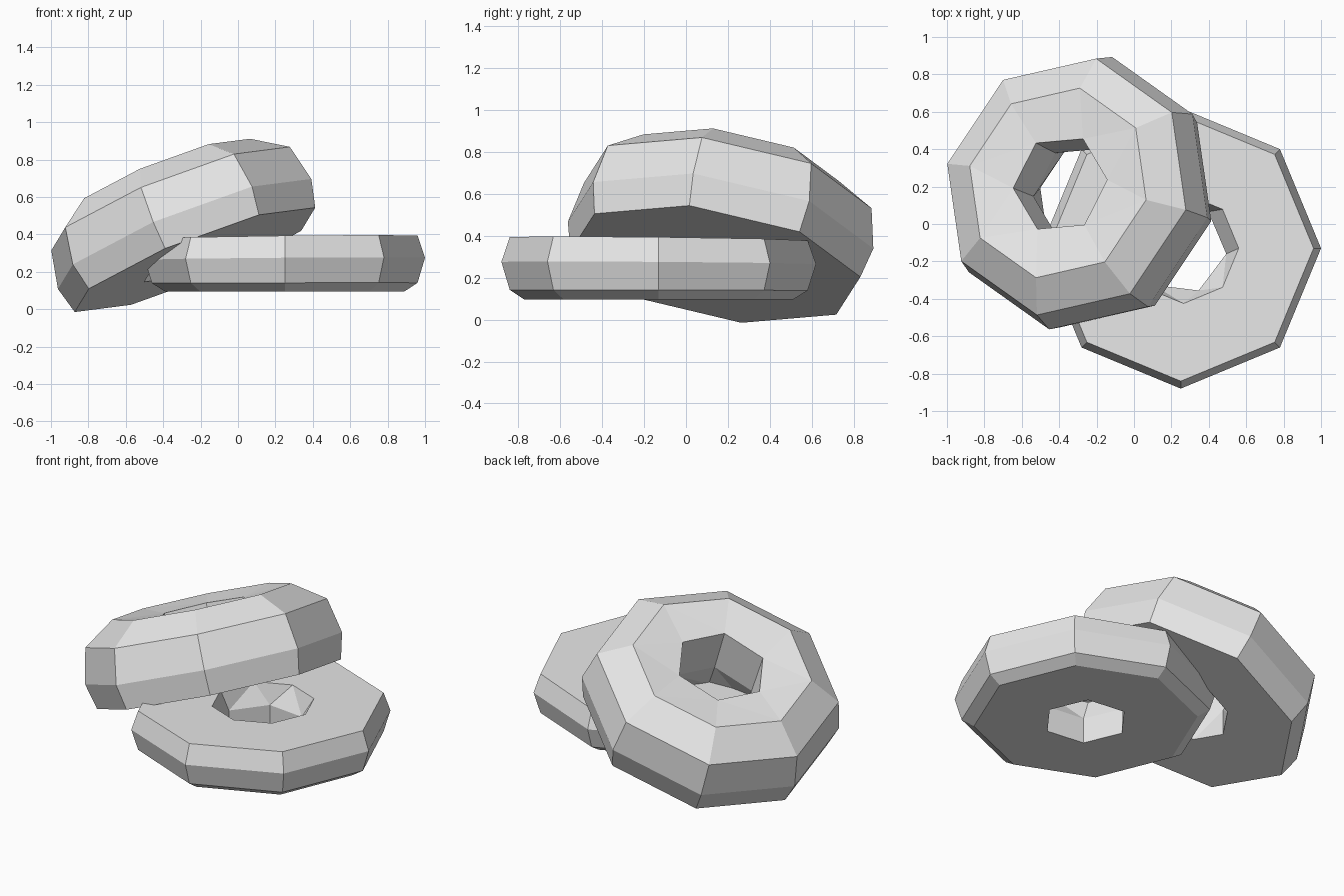
import bpy
import bmesh
from math import cos, sin, radians
from mathutils import Vector, Matrix

cube = bpy.data.objects.get("Cube")
if cube:
    bpy.data.objects.remove(cube, do_unlink=True)

# One plain grey for both rings
GREY = (0.8, 0.8, 0.8, 1.0)
grey = bpy.data.materials.new("plain_grey")
grey.use_nodes = True
grey.diffuse_color = GREY
grey.node_tree.nodes["Principled BSDF"].inputs["Base Color"].default_value = GREY


def bridge(bm, a, b):
    """Join two closed loops; equal counts give quads, others triangles."""
    n, m = len(a), len(b)
    if n == m:
        for i in range(n):
            k = (i + 1) % n
            bm.faces.new((a[i], a[k], b[k], b[i]))
        return
    i = j = 0
    while i < n or j < m:
        if j >= m or (i < n and (i + 1) / n <= (j + 1) / m):
            bm.faces.new((a[i % n], a[(i + 1) % n], b[j % m]))
            i += 1
        else:
            bm.faces.new((a[i % n], b[(j + 1) % m], b[j % m]))
            j += 1


def make_ring(name, loops, matrix, lean=0.0):
    """Faceted ring from loops of (radius, height, sides, phase, x shift)."""
    bm = bmesh.new()
    rings = []
    for radius, height, sides, phase, shift in loops:
        ring = []
        for k in range(sides):
            t = radians(phase + 360 * k / sides)
            x, y = radius * cos(t) + shift, radius * sin(t)
            ring.append(bm.verts.new((x, y, height * (1 + lean * (x - y)))))
        rings.append(ring)
    for k, ring in enumerate(rings):
        bridge(bm, ring, rings[(k + 1) % len(rings)])
    bmesh.ops.recalc_face_normals(bm, faces=bm.faces)
    mesh = bpy.data.meshes.new(name)
    bm.to_mesh(mesh)
    bm.free()
    mesh.materials.append(grey)
    obj = bpy.data.objects.new(name, mesh)
    obj.matrix_world = matrix
    bpy.context.collection.objects.link(obj)
    return obj


# Lower ring, lying flat: outer wall, underside, six-sided hole, top rim
make_ring("lower_ring", [
    (0.71, 0.29, 8, 0, 0),
    (0.75, 0.175, 8, 0, 0),
    (0.71, 0.045, 8, 0, 0),
    (0.64, 0.0, 8, 0, 0),
    (0.245, 0.0, 6, -7, 0),
    (0.245, 0.16, 6, -7, 0),
    (0.295, 0.29, 8, 0, 0.015),
], Matrix.Translation((0.25, -0.13, 0.095)), lean=0.04)

# Upper ring, thicker and leaning on the lower one
axis = Vector((-0.366, 0.165, 0.916)).normalized()
across = Vector((0.903, -0.174, 0.393))
across = (across - axis * across.dot(axis)).normalized()
tilt = Matrix((across, axis.cross(across), axis)).transposed().to_4x4()
make_ring("upper_ring", [
    (0.712, 0.0, 8, 0, 0),
    (0.75, 0.151, 8, 0, 0),
    (0.706, 0.357, 8, 0, 0),
    (0.522, 0.483, 8, 0, 0),
    (0.27, 0.45, 6, 15, 0),
    (0.26, 0.18, 6, 15, 0),
    (0.30, 0.0, 8, 0, 0),
], Matrix.Translation((-0.23, 0.14, 0.264)) @ tilt)
